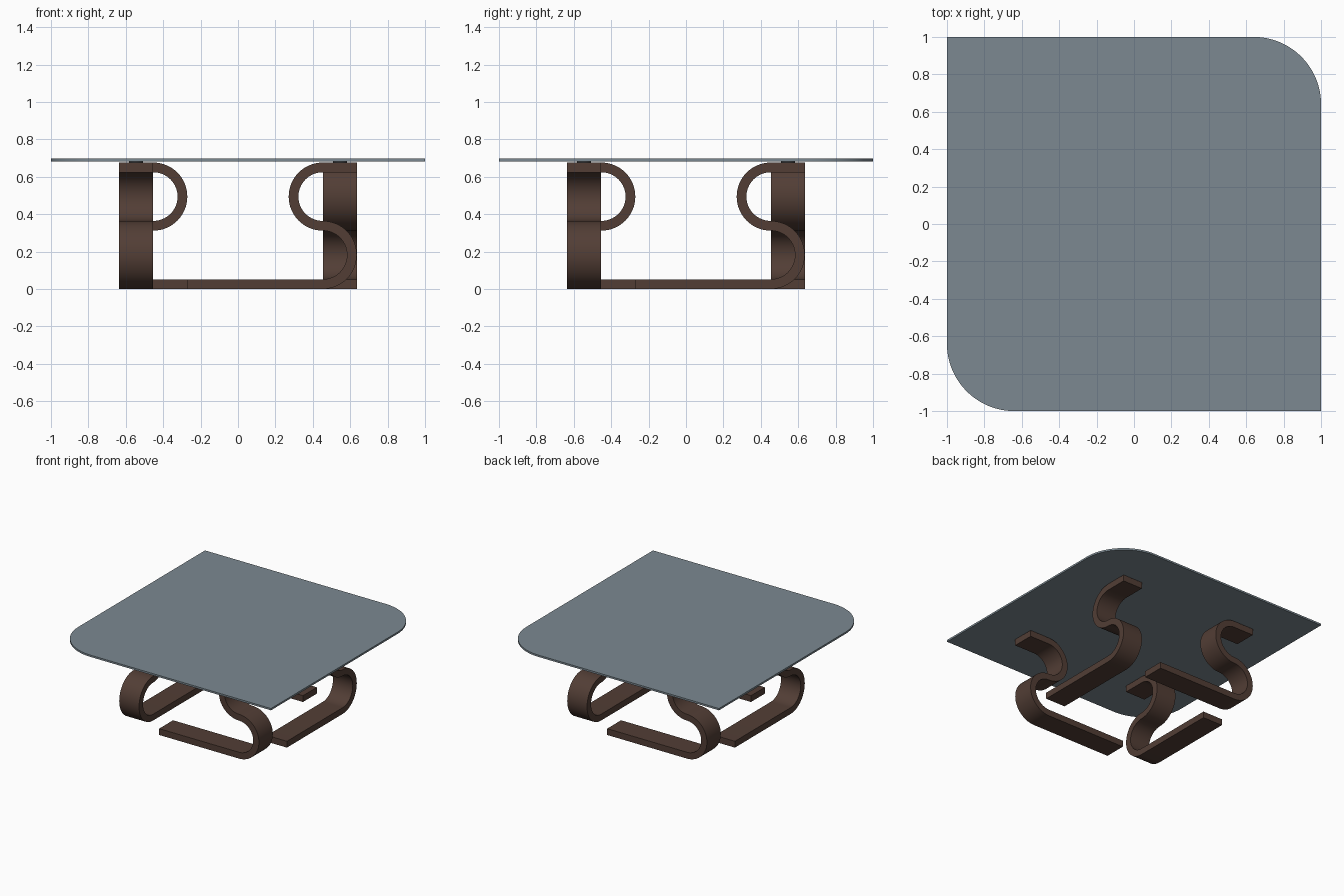
import bpy, bmesh, math
from mathutils import Matrix, Vector

if "Cube" in bpy.data.objects:
    bpy.data.objects.remove(bpy.data.objects["Cube"])


def material(name, rgb):
    m = bpy.data.materials.new(name)
    m.diffuse_color = (*rgb, 1)
    m.use_nodes = True
    m.node_tree.nodes["Principled BSDF"].inputs["Base Color"].default_value = m.diffuse_color
    return m


GLASS = material("grey blue glass", (0.20, 0.25, 0.285))
WOOD = material("dark brown wood", (0.085, 0.048, 0.036))
METAL = material("dark metal", (0.05, 0.055, 0.06))


def arc(cx, cy, r, a0, a1, n):
    return [(cx + r * math.cos(math.radians(a0 + (a1 - a0) * i / n)),
             cy + r * math.sin(math.radians(a0 + (a1 - a0) * i / n))) for i in range(n + 1)]


def prism(name, points, offset, mat):
    """Extrude a closed outline (list of 3D points) by an offset."""
    bm = bmesh.new()
    face = bm.faces.new([bm.verts.new(p) for p in points])
    ext = bmesh.ops.extrude_face_region(bm, geom=[face])
    bmesh.ops.translate(bm, vec=Vector(offset),
                        verts=[v for v in ext["geom"] if isinstance(v, bmesh.types.BMVert)])
    bmesh.ops.recalc_face_normals(bm, faces=bm.faces)
    me = bpy.data.meshes.new(name)
    bm.to_mesh(me)
    bm.free()
    me.materials.append(mat)
    ob = bpy.data.objects.new(name, me)
    bpy.context.collection.objects.link(ob)
    bpy.ops.object.select_all(action='DESELECT')
    bpy.context.view_layer.objects.active = ob
    ob.select_set(True)
    bpy.ops.object.shade_smooth_by_angle(angle=math.radians(30))
    return ob


# Table top: square with two opposite rounded corners
R = 0.36
outline = ([(-1, 1)] + arc(1 - R, 1 - R, R, 90, 0, 32)
           + [(1, -1)] + arc(R - 1, R - 1, R, 270, 180, 32))
prism("table_top", [(x, y, 0.682) for x, y in outline], (0, 0, 0.015), GLASS)

# S-shaped bent strip leg, side profile in x-z
T, RM, CX = 0.052, 0.156, 0.453            # thickness, bend radius, bend centre
RO, RI = RM + T / 2, RM - T / 2
Z1 = RO                                    # lower bend centre height
Z2 = Z1 + 2 * RM                           # upper bend centre height
N = 32
right_side = [(-0.272, 0)] + arc(CX, Z1, RO, -90, 90, N) + arc(CX, Z2, RI, 270, 90, N) + [(0.635, Z2 + RI)]
left_side = [(-0.272, T)] + arc(CX, Z1, RI, -90, 90, N) + arc(CX, Z2, RO, 270, 90, N) + [(0.635, Z2 + RO)]
profile = right_side + left_side[::-1]

# Four legs and their support pads, turned a quarter each
for i, side in enumerate(("front", "right", "back", "left")):
    turn = Matrix.Rotation(math.radians(90 * i), 4, 'Z')
    leg = prism(side + "_leg", [(x, -0.635, z) for x, z in profile], (0, 0.18, 0), WOOD)
    leg.data.transform(turn)
    pad = prism(side + "_pad", [(x, y, Z2 + RO) for x, y in arc(0.545, -0.545, 0.037, 0, 345, 23)],
                (0, 0, 0.682 - Z2 - RO), METAL)
    pad.data.transform(turn)
